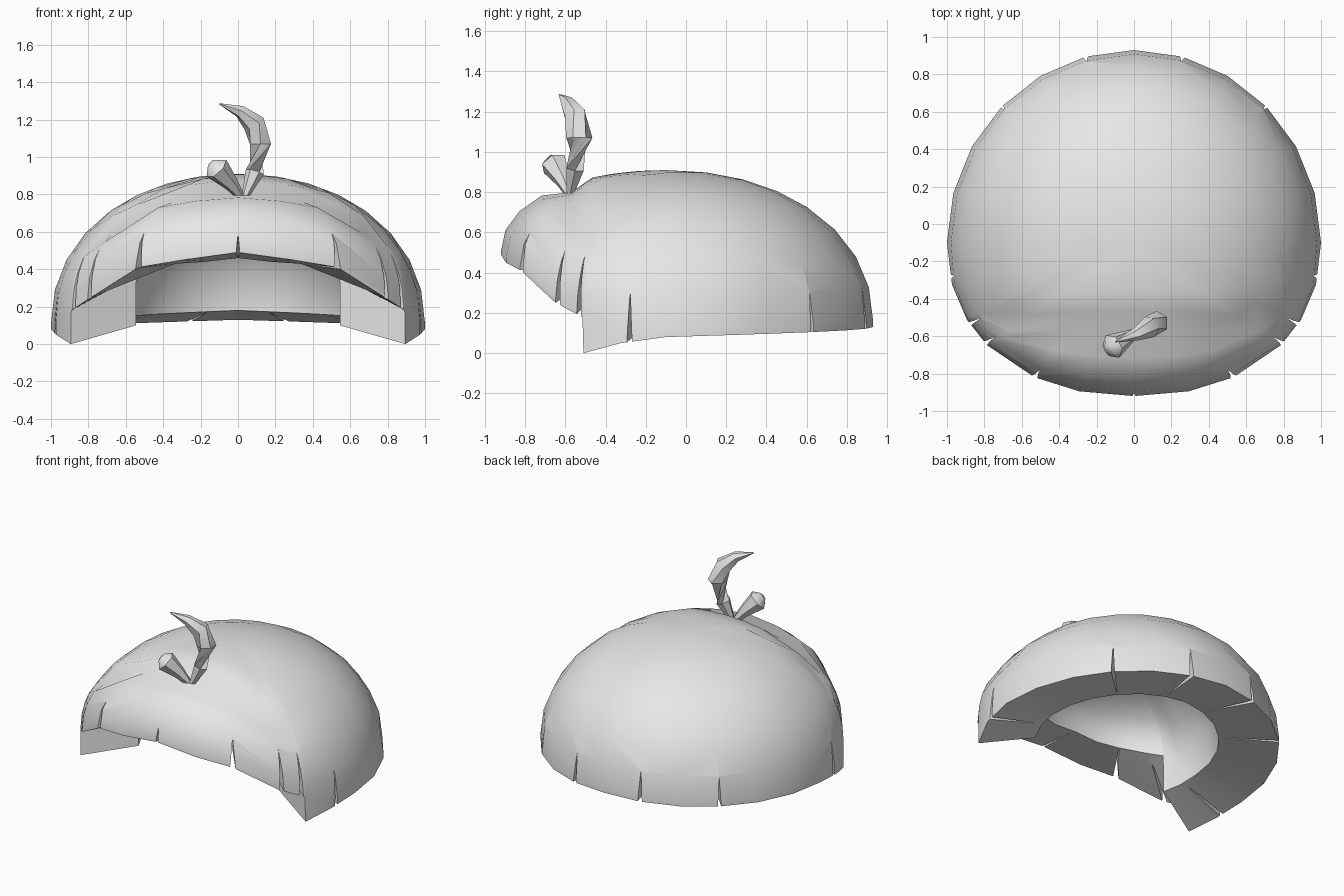
import bpy, bmesh
from math import sin, cos, asin, radians, pi
from mathutils import Vector

cube = bpy.data.objects.get("Cube")
if cube:
    bpy.data.objects.remove(cube, do_unlink=True)

grey = bpy.data.materials.new("plain_grey")
grey.use_nodes = True
grey.diffuse_color = (0.8, 0.8, 0.8, 1)
grey.node_tree.nodes["Principled BSDF"].inputs["Base Color"].default_value = grey.diffuse_color

TOP, INNER_TOP = 0.91, 0.72      # crown heights
POWER = 2.1                      # roundness of the dome
INNER = 0.61                     # inner rim size relative to the outer rim
CENTRE = -0.1

# angle from the back: rim height, dome base, inner rim height, inner dome base
RIM = [
    (0, .13, .16, .18, .20), (90, .08, .11, .14, .20), (104, .05, .12, .12, .25),
    (117.8, 0, .20, .10, .39), (118.2, .18, .20, .37, .39), (130, .25, .27, .40, .42),
    (150, .41, .43, .43, .45), (165, .45, .47, .44, .46), (180, .49, .51, .46, .48),
]


def heights(phi):
    phi = abs(phi)
    for a, b in zip(RIM, RIM[1:]):
        if phi <= b[0]:
            t = (phi - a[0]) / (b[0] - a[0])
            return [u + (v - u) * t for u, v in zip(a[1:], b[1:])]


def spot(phi, scale, z):
    """Point on the plan outline, scaled about its centre."""
    s, c = sin(radians(phi)), cos(radians(phi))
    if c >= 0:
        x, y = s, 1.03 * c
    else:
        x = abs(s) ** 0.91 * (1 if s > 0 else -1)
        y = -0.82 * abs(c) ** 0.91
    return Vector((x * scale, CENTRE + y * scale, z))


def dome(angle, base, top):
    e = 2 / POWER
    return sin(angle) ** e, base + (top - base) * max(cos(angle), 0) ** e


def finish(name, bm, angle):
    bmesh.ops.recalc_face_normals(bm, faces=bm.faces)
    mesh = bpy.data.meshes.new(name)
    bm.to_mesh(mesh)
    bm.free()
    mesh.materials.append(grey)
    obj = bpy.data.objects.new(name, mesh)
    bpy.context.collection.objects.link(obj)
    if angle:
        smooth(obj, angle)
    return obj


def smooth(obj, angle):
    bpy.ops.object.select_all(action='DESELECT')
    obj.select_set(True)
    bpy.context.view_layer.objects.active = obj
    bpy.ops.object.shade_smooth_by_angle(angle=radians(angle))


def column(phi):
    """Points from the crown down to the rim, then up the inside."""
    rim, base, inner_rim, inner_base = heights(phi)
    p = abs(phi)
    # the crease row follows the line where the fringe meets the dome
    crease = 0.68 if p < 100 else 0.8
    dent = 0
    if p > 110:
        crease = min(0.9, 0.47 / (0.82 * abs(cos(radians(p))) ** 0.91))
        dent = 0.045 if p > 140 else 0.03 if p > 125 else 0.015
    mid = asin(crease ** (POWER / 2))
    pts = []
    for i in range(1, 9):
        a = mid * i / 4 if i <= 4 else mid + (pi / 2 - mid) * (i - 4) / 4
        r, z = dome(a, base, TOP)
        pts.append(spot(phi, r, z - (dent if i == 4 else 0)))
    pts.append(spot(phi, 1, rim))
    pts.append(spot(phi, INNER, inner_rim))
    for i in range(5, 0, -1):
        r, z = dome(pi / 2 * i / 5, inner_base, INNER_TOP)
        pts.append(spot(phi, r * INNER, z))
    return pts


# Thick hair shell
half = [0, 15, 30, 45, 60, 75, 90, 104, 117.8, 118.2, 130, 150, 165, 180]
angles = half + [-p for p in reversed(half) if 0 < p < 180]
bm = bmesh.new()
columns = [[bm.verts.new(p) for p in column(a)] for a in angles]
crown = bm.verts.new((0, CENTRE, TOP))
ceiling = bm.verts.new((0, CENTRE, INNER_TOP))
for c, d in zip(columns, columns[1:] + columns[:1]):
    bm.faces.new((crown, c[0], d[0]))
    bm.faces.new((ceiling, d[-1], c[-1]))
    for i in range(len(c) - 1):
        bm.faces.new((c[i], c[i + 1], d[i + 1], d[i]))
shell = finish("hair_shell", bm, 0)

# Wedge slits round the rim: angle, half width in degrees, top height
slits = [(15, 1.1, .33), (45, .8, .3), (101, 1.1, .31),
         (119.8, 1.1, .49), (129, 1.3, .51), (150, 1.5, .61), (180, .6, .57)]
bm = bmesh.new()
for phi, width, top in slits:
    for side in (1, -1) if phi < 180 else (1,):
        rim, base, inner_rim, inner_base = heights(phi)
        a = spot(side * (phi - width), 1.06, rim - 0.06)
        b = spot(side * (phi + width), 1.06, rim - 0.06)
        c = spot(side * phi, 1.06, top + 0.05)
        d = spot(side * phi, INNER + 0.02, inner_rim)
        v = [bm.verts.new(p) for p in (a, b, c, d)]
        for tri in ((0, 1, 2), (0, 1, 3), (1, 2, 3), (0, 2, 3)):
            bm.faces.new([v[i] for i in tri])
cutter = finish("slit_cutter", bm, 0)
cutter.hide_render = True

cut = shell.modifiers.new("slits", 'BOOLEAN')
cut.operation = 'DIFFERENCE'
cut.solver = 'EXACT'
cut.object = cutter
bpy.ops.object.select_all(action='DESELECT')
shell.select_set(True)
bpy.context.view_layer.objects.active = shell
bpy.ops.object.modifier_apply(modifier=cut.name)
bpy.data.objects.remove(cutter, do_unlink=True)
smooth(shell, 35)


def tuft(name, path, radii, sides=6):
    """Tapered strand swept along a path."""
    bm = bmesh.new()
    path = [Vector(p) for p in path]
    rings = []
    for i, (p, r) in enumerate(zip(path, radii)):
        along = path[min(i + 1, len(path) - 1)] - path[max(i - 1, 0)]
        turn = along.to_track_quat('Z', 'Y')
        rings.append([bm.verts.new(p + turn @ Vector((r * cos(2 * pi * k / sides),
                                                      r * sin(2 * pi * k / sides), 0)))
                      for k in range(sides)])
    for c, d in zip(rings, rings[1:]):
        for k in range(sides):
            n = (k + 1) % sides
            bm.faces.new((c[k], c[n], d[n], d[k]))
    bm.faces.new(rings[0])
    bm.faces.new(rings[-1])
    return finish(name, bm, 50)


# Two loose tufts standing at the crease
tuft("large_tuft",
     [(.03, -.58, .77), (.09, -.55, .92), (.12, -.53, 1.07), (.085, -.55, 1.18),
      (.01, -.59, 1.245), (-.1, -.63, 1.285)],
     [.015, .05, .065, .06, .035, .003])
tuft("small_tuft",
     [(.03, -.57, .77), (-.04, -.61, .86), (-.115, -.655, .94), (-.14, -.67, .965)],
     [.015, .042, .07, .03])
